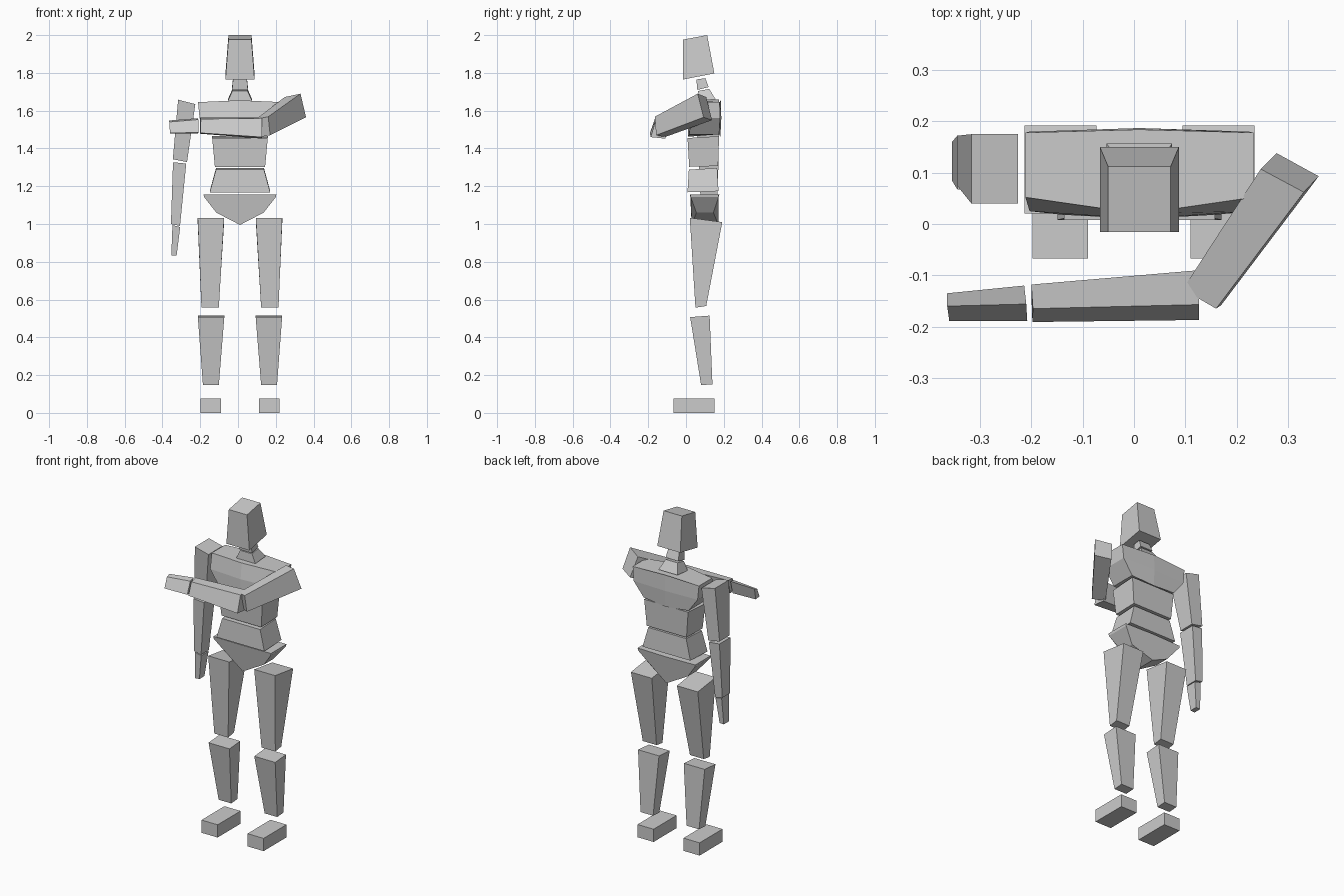
import bpy, bmesh

CX = 0.0105  # body's plane of symmetry


def loft(name, rings):
    """Closed flat-faced solid through rings of equal point count."""
    bm = bmesh.new()
    vs = [[bm.verts.new(p) for p in r] for r in rings]
    n = len(rings[0])
    bm.faces.new(vs[0])
    bm.faces.new(vs[-1])
    for a, b in zip(vs, vs[1:]):
        for i in range(n):
            j = (i + 1) % n
            bm.faces.new((a[i], a[j], b[j], b[i]))
    bmesh.ops.recalc_face_normals(bm, faces=bm.faces)
    me = bpy.data.meshes.new(name)
    bm.to_mesh(me)
    bm.free()
    ob = bpy.data.objects.new(name, me)
    bpy.context.collection.objects.link(ob)
    return ob


def rect(cx, hw, yf, yb, zf, zb):
    """Rectangle with separate front and back heights."""
    return [(cx - hw, yf, zf), (cx + hw, yf, zf), (cx + hw, yb, zb), (cx - hw, yb, zb)]


# head, neck and waist blocks: (half width, front y, back y, front z, back z) top and bottom
torso = {
    "head": [(0.061, -0.016, 0.112, 1.976, 2.0), (0.077, -0.016, 0.15, 1.765, 1.797)],
    "upper_neck": [(0.037, 0.055, 0.102, 1.765, 1.772), (0.042, 0.06, 0.12, 1.71, 1.725)],
    "lower_neck": [(0.04, 0.063, 0.123, 1.704, 1.715), (0.064, 0.06, 0.157, 1.652, 1.66)],
    "ribs": [(0.147, 0.008, 0.175, 1.455, 1.465), (0.133, 0.017, 0.17, 1.303, 1.307)],
    "belly": [(0.127, 0.015, 0.165, 1.288, 1.296), (0.16, 0.008, 0.172, 1.168, 1.174)],
}
for name, (t, b) in torso.items():
    loft(name, [rect(CX, *t), rect(CX, *b)])


# chest: bowed front and back, widest near the middle, tapering below
def chest_ring(hw, yf, yfm, yb, ybm, z, zm):
    return [(CX - hw, yf, z), (CX, yfm, zm), (CX + hw, yf, z),
            (CX + hw, yb, z), (CX, ybm, zm), (CX - hw, yb, z)]


loft("chest", [chest_ring(0.222, 0.052, 0.02, 0.178, 0.184, 1.645, 1.655),
               chest_ring(0.214, 0.025, 0.01, 0.18, 0.187, 1.56, 1.56),
               chest_ring(0.15, 0.018, 0.01, 0.175, 0.182, 1.475, 1.462)])

# pelvis: wedge profile pinched at the hips
prof = [(-0.193, 0.025, 0.172, 1.157), (-0.19, 0.025, 0.172, 1.143),
        (-0.125, 0.055, 0.145, 1.06), (0, 0.03, 0.172, 0.995),
        (0.125, 0.055, 0.145, 1.06), (0.19, 0.025, 0.172, 1.143),
        (0.193, 0.025, 0.172, 1.157), (0, 0.022, 0.178, 1.157)]
bm_rings = [[(CX + x, yf, z) for x, yf, yb, z in prof],
            [(CX + x, yb, z) for x, yf, yb, z in prof]]
loft("pelvis", bm_rings)

# legs: (centre offset, half width, front y, back y, front z, back z)
legs = {
    "thigh": [(0.154, 0.07, 0.02, 0.192, 1.033, 1.01), (0.158, 0.046, 0.05, 0.107, 0.557, 0.566)],
    "shin": [(0.153, 0.07, 0.022, 0.125, 0.507, 0.515), (0.154, 0.042, 0.08, 0.14, 0.147, 0.151)],
    "foot": [(0.154, 0.054, -0.067, 0.152, 0.077, 0.077), (0.154, 0.054, -0.067, 0.152, 0, 0)],
}
for side, s in (("right", -1), ("left", 1)):
    for name, rings in legs.items():
        loft(f"{side}_{name}", [rect(CX + s * r[0], *r[1:]) for r in rings])


# hanging arm: (outer x, inner x, front y, back y, outer z, inner z)
def arm_ring(xo, xi, yf, yb, zo, zi):
    return [(xo, yf, zo), (xi, yf, zi), (xi, yb, zi), (xo, yb, zo)]


hanging = {
    "right_upper_arm": [(-0.317, -0.226, 0.04, 0.175, 1.658, 1.635), (-0.345, -0.27, 0.075, 0.172, 1.343, 1.328)],
    "right_forearm": [(-0.344, -0.274, 0.067, 0.172, 1.327, 1.32), (-0.355, -0.307, 0.085, 0.16, 1.0, 0.99)],
    "right_hand": [(-0.347, -0.306, 0.085, 0.155, 0.994, 0.984), (-0.353, -0.325, 0.095, 0.143, 0.832, 0.834)],
}
for name, (t, b) in hanging.items():
    loft(name, [arm_ring(*t), arm_ring(*b)])

# arm folded across the chest: end sections
loft("left_upper_arm", [
    [(0.247, 0.107, 1.672), (0.331, 0.062, 1.69), (0.36, 0.093, 1.565), (0.278, 0.138, 1.55)],
    [(0.095, -0.127, 1.555), (0.16, -0.165, 1.568), (0.17, -0.158, 1.47), (0.11, -0.112, 1.46)]])
loft("left_forearm", [
    [(0.127, -0.09, 1.563), (0.127, -0.157, 1.56), (0.127, -0.187, 1.46), (0.127, -0.11, 1.452)],
    [(-0.2, -0.118, 1.563), (-0.197, -0.165, 1.556), (-0.198, -0.191, 1.482), (-0.2, -0.138, 1.478)]])
loft("left_hand", [
    [(-0.214, -0.12, 1.56), (-0.21, -0.156, 1.553), (-0.208, -0.189, 1.484), (-0.212, -0.142, 1.48)],
    [(-0.364, -0.135, 1.548), (-0.364, -0.16, 1.54), (-0.36, -0.189, 1.482), (-0.36, -0.152, 1.478)]])
